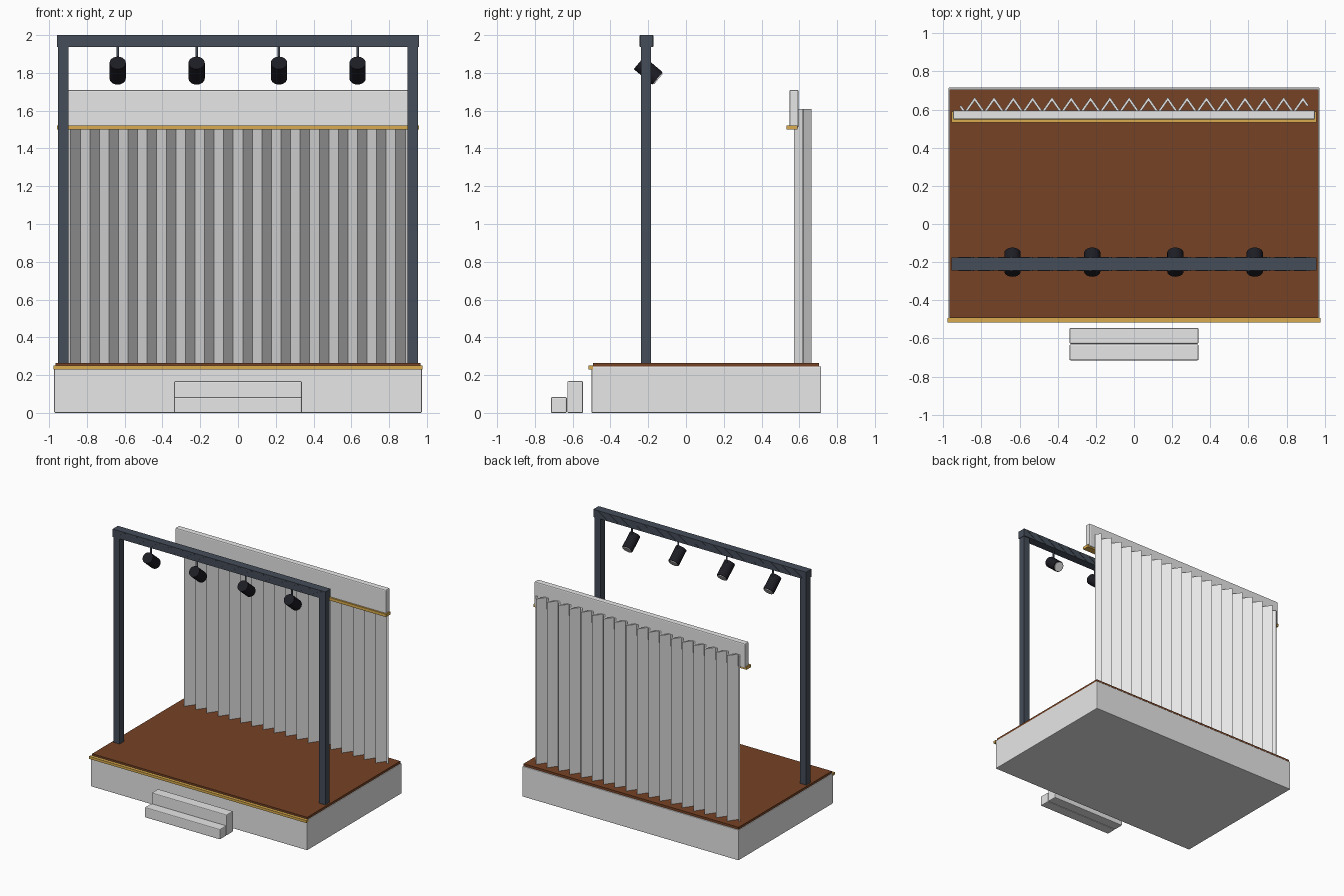
import bpy, bmesh, math
from mathutils import Matrix, Vector

if "Cube" in bpy.data.objects:
    bpy.data.objects.remove(bpy.data.objects["Cube"])


def material(name, rgb):
    m = bpy.data.materials.new(name)
    m.diffuse_color = (*rgb, 1)
    m.use_nodes = True
    m.node_tree.nodes["Principled BSDF"].inputs["Base Color"].default_value = m.diffuse_color
    return m


GREY = material("light grey", (0.8, 0.8, 0.8))
WOOD = material("brown wood", (0.18, 0.055, 0.018))
GOLD = material("gold trim", (0.70, 0.41, 0.075))
STEEL = material("dark steel", (0.06, 0.075, 0.10))
BLACK = material("lamp black", (0.012, 0.012, 0.018))


def add_object(name, bm, mat):
    bmesh.ops.recalc_face_normals(bm, faces=bm.faces)
    me = bpy.data.meshes.new(name)
    bm.to_mesh(me)
    bm.free()
    me.materials.append(mat)
    ob = bpy.data.objects.new(name, me)
    bpy.context.collection.objects.link(ob)
    return ob


def box(name, x, y, z, mat, bevel=0):
    """Box from (min, max) pairs."""
    bm = bmesh.new()
    size = [b - a for a, b in (x, y, z)]
    mid = [(a + b) / 2 for a, b in (x, y, z)]
    bmesh.ops.create_cube(bm, size=1, matrix=Matrix.Translation(mid) @ Matrix.Diagonal((*size, 1)))
    ob = add_object(name, bm, mat)
    if bevel:
        mod = ob.modifiers.new("soft edges", "BEVEL")
        mod.width, mod.segments = bevel, 2
    return ob


def cylinder(name, start, end, radius, mat, sides=20):
    a, b = Vector(start), Vector(end)
    turn = (b - a).to_track_quat("Z", "Y").to_matrix().to_4x4()
    bm = bmesh.new()
    bmesh.ops.create_cone(bm, cap_ends=True, segments=sides, radius1=radius, radius2=radius,
                          depth=(b - a).length, matrix=Matrix.Translation((a + b) / 2) @ turn)
    for f in bm.faces:
        f.smooth = len(f.verts) == 4
    for e in bm.edges:
        e.smooth = all(f.smooth for f in e.link_faces)
    return add_object(name, bm, mat)


# Platform, floor, front edge trim and steps
box("stage_base", (-0.973, 0.973), (-0.50, 0.715), (0, 0.246), GREY, 0.005)
box("stage_floor", (-0.967, 0.967), (-0.492, 0.705), (0.244, 0.265), WOOD)
box("stage_edge_trim", (-0.978, 0.978), (-0.517, -0.492), (0.230, 0.250), GOLD)
box("lower_step", (-0.338, 0.338), (-0.715, -0.631), (0, 0.083), GREY, 0.006)
box("upper_step", (-0.338, 0.338), (-0.628, -0.545), (0, 0.168), GREY, 0.006)

# Lighting frame: two posts and a beam
for side, s in (("left", -1), ("right", 1)):
    xs = sorted((s * 0.898, s * 0.953))
    box(side + "_post", xs, (-0.239, -0.184), (0.265, 1.94), STEEL)
box("top_beam", (-0.957, 0.957), (-0.244, -0.176), (1.937, 2.0), STEEL)

# Thin slanted braces on both faces of the beam
bm = bmesh.new()
for y in (-0.2445, -0.1755):
    for i in range(18):
        x = -0.88 + i * 1.76 / 17
        m = (Matrix.Translation((x, y, 1.9685)) @ Matrix.Rotation(math.radians(57), 4, "Y")
             @ Matrix.Diagonal((0.012, 0.005, 0.09, 1)))
        bmesh.ops.create_cube(bm, size=1, matrix=m)
add_object("beam_braces", bm, STEEL)

# Spotlights tilted down toward the stage
aim = Vector((0, math.cos(math.radians(40)), -math.sin(math.radians(40))))
for i, x in enumerate((-0.637, -0.219, 0.217, 0.633)):
    mid = Vector((x, -0.2, 1.812))
    cylinder(f"lamp_stem_{i}", (x, -0.21, 1.85), (x, -0.21, 1.94), 0.007, STEEL, 10)
    cylinder(f"lamp_body_{i}", mid - aim * 0.064, mid + aim * 0.064, 0.043, BLACK)
    cylinder(f"lamp_lens_{i}", mid + aim * 0.062, mid + aim * 0.070, 0.036, GREY)

# Pleated curtain: zigzag sheet with thickness
folds, half_width, depth = 18, 0.911, 0.036
bm = bmesh.new()
columns = []
xs = [0] + [0.25 + 0.5 * k for k in range(2 * folds)] + [folds]
for t in xs:
    x = -half_width + 2 * half_width * t / folds
    y = 0.619 - depth * math.sin(2 * math.pi * t)
    columns.append([bm.verts.new((x, y, z)) for z in (0.265, 1.61)])
for a, b in zip(columns, columns[1:]):
    bm.faces.new((a[0], b[0], b[1], a[1]))
curtain = add_object("curtain", bm, GREY)
mod = curtain.modifiers.new("cloth thickness", "SOLIDIFY")
mod.thickness, mod.offset, mod.use_even_offset = 0.012, 0, True

# Valance above the curtain with its trim
box("valance", (-0.948, 0.948), (0.547, 0.596), (1.510, 1.71), GREY, 0.008)
box("valance_trim", (-0.958, 0.958), (0.533, 0.590), (1.499, 1.522), GOLD)
